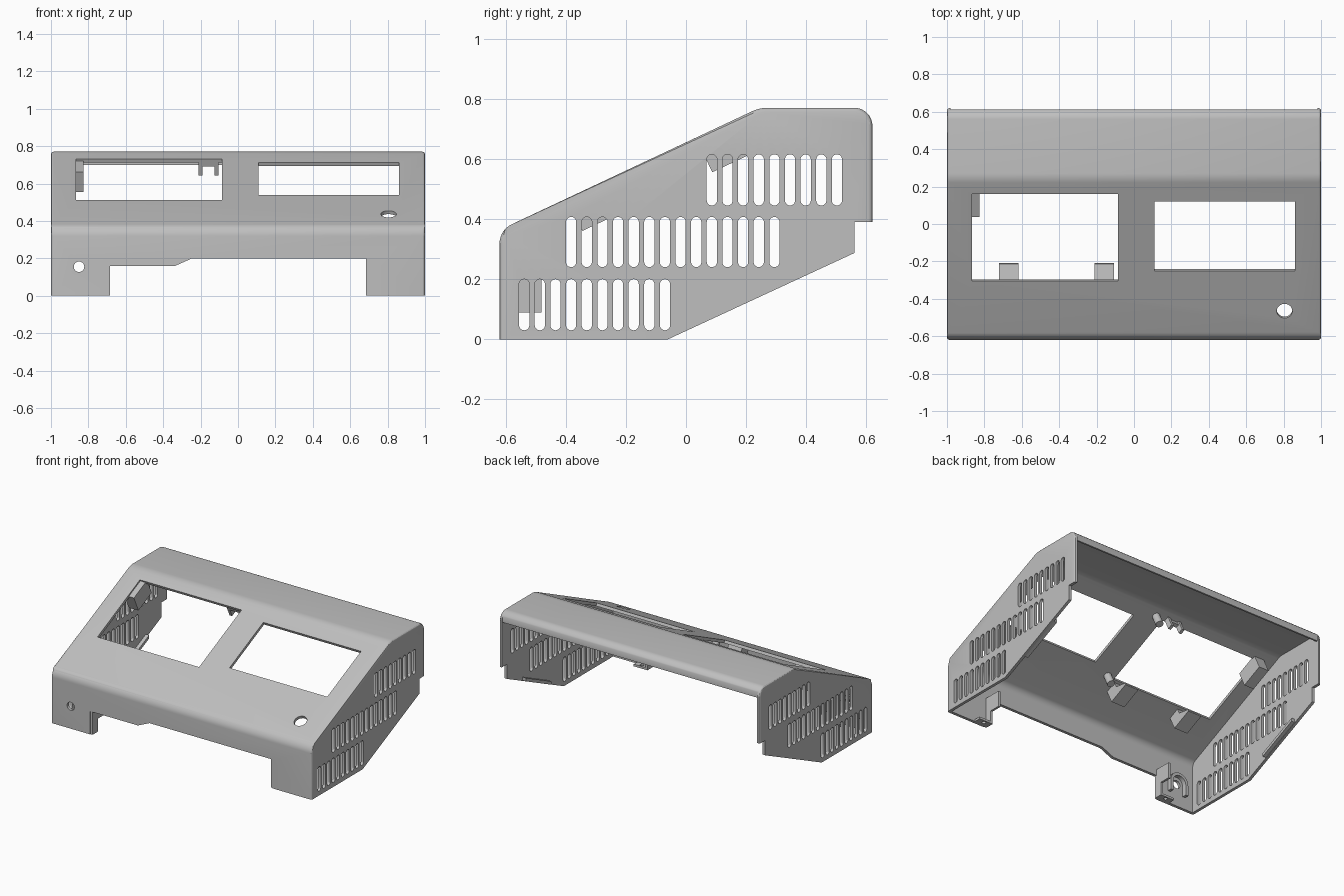
import bpy, bmesh, math
from mathutils import Vector

cube = bpy.data.objects.get("Cube")
if cube:
    bpy.data.objects.remove(cube)

GREY = (0.52, 0.52, 0.52, 1)
mat = bpy.data.materials.new("light grey plastic")
mat.use_nodes = True
mat.diffuse_color = GREY
mat.node_tree.nodes["Principled BSDF"].inputs["Base Color"].default_value = GREY

RISE, BASE, T = 0.47, 0.655, 0.02      # slope of the panel, its height at y = 0, wall thickness
ALONG = Vector((1, RISE)).normalized()
DOWN = Vector((ALONG.y, -ALONG.x))


def tilt(y, s, n):
    """Point (y, z) at s along and n below the sloping panel, from its surface at y."""
    return Vector((y, BASE + RISE * y)) + ALONG * s + DOWN * n


def fillet(pts, steps=7):
    """Round each (u, v, radius) corner of a polygon."""
    out = []
    for i, (u, v, r) in enumerate(pts):
        p = Vector((u, v))
        if not r:
            out.append(p)
            continue
        a = (Vector(pts[i - 1][:2]) - p).normalized()
        b = (Vector(pts[(i + 1) % len(pts)][:2]) - p).normalized()
        half = a.angle(b) / 2
        centre = p + (a + b).normalized() * r / math.sin(half)
        start = p + a * r / math.tan(half) - centre
        end = p + b * r / math.tan(half) - centre
        for k in range(steps + 1):
            f = k / steps
            out.append(centre + (start * (1 - f) + end * f).normalized() * r)
    return out


def add_prism(bm, pts, a, b, axis="x"):
    place = (lambda p, d: (d, p[0], p[1])) if axis == "x" else (lambda p, d: (p[0], d, p[1]))
    lo = [bm.verts.new(place(p, a)) for p in pts]
    hi = [bm.verts.new(place(p, b)) for p in pts]
    faces = [bm.faces.new(lo), bm.faces.new(hi)]
    for i in range(len(pts)):
        j = (i + 1) % len(pts)
        faces.append(bm.faces.new((lo[i], lo[j], hi[j], hi[i])))
    bmesh.ops.recalc_face_normals(bm, faces=faces)


def rect(u0, u1, v0, v1):
    return [(u0, v0), (u1, v0), (u1, v1), (u0, v1)]


def circle(u, v, r, n=24):
    return [(u + r * math.cos(i * math.tau / n), v + r * math.sin(i * math.tau / n)) for i in range(n)]


def add_panel_cylinder(bm, x, y, r, top, bottom):
    """Cylinder square to the sloping panel."""
    rings = []
    for n in (top, bottom):
        ring = []
        for u, s in circle(0, 0, r):
            p = tilt(y, s, n)
            ring.append(bm.verts.new((x + u, p.x, p.y)))
        rings.append(ring)
    faces = [bm.faces.new(ring) for ring in rings]
    for i in range(len(rings[0])):
        j = (i + 1) % len(rings[0])
        faces.append(bm.faces.new((rings[0][i], rings[0][j], rings[1][j], rings[1][i])))
    bmesh.ops.recalc_face_normals(bm, faces=faces)


def finish(bm, name):
    mesh = bpy.data.meshes.new(name)
    bm.to_mesh(mesh)
    bm.free()
    mesh.materials.append(mat)
    obj = bpy.data.objects.new(name, mesh)
    bpy.context.collection.objects.link(obj)
    return obj


def part(name, pts, a, b, axis="x"):
    bm = bmesh.new()
    add_prism(bm, pts, a, b, axis)
    return finish(bm, name)


def cut(obj, cutter):
    mod = obj.modifiers.new("cut", "BOOLEAN")
    mod.object, mod.operation, mod.solver = cutter, "DIFFERENCE", "EXACT"
    graph = bpy.context.evaluated_depsgraph_get()
    mesh = bpy.data.meshes.new_from_object(obj.evaluated_get(graph))
    obj.modifiers.clear()
    obj.data = mesh
    bpy.data.objects.remove(cutter)


# Housing: side profile extruded across, with softened side edges
outline = fillet([(-0.62, 0, 0), (-0.62, BASE - 0.62 * RISE, 0.07), ((0.77 - BASE) / RISE, 0.77, 0.12),
                  (0.62, 0.77, 0.06), (0.62, 0.39, 0), (0.56, 0.39, 0), (0.56, 0.287, 0), (-0.06, 0, 0)])
bm = bmesh.new()
add_prism(bm, outline, -1, 1)
rim = []
for e in bm.edges:
    a, b = (v.co for v in e.verts)
    same_end = abs(a.x - b.x) < 0.01
    upper = max(a.z, b.z) > 0.4 or max(a.y, b.y) < -0.6
    if same_end and upper:
        rim.append(e)
bmesh.ops.bevel(bm, geom=rim, offset=0.014, segments=3, profile=0.5, affect="EDGES")
housing = finish(bm, "housing")

# Hollow, open below and behind
drop = T / ALONG.x
hollow = fillet([(T - 0.62, -0.1, 0), (T - 0.62, BASE - drop + (T - 0.62) * RISE, 0.05),
                 ((0.77 - T - BASE + drop) / RISE, 0.77 - T, 0.1), (0.62 - T, 0.77 - T, 0.04),
                 (0.62 - T, 0.7, 0), (0.8, 0.7, 0), (0.8, -0.1, 0)])
cut(housing, part("hollow_cutter", hollow, T - 1, 1 - T))

# Openings: vents, windows, front recess and holes
bm = bmesh.new()
for first, count, low, high in ((0.086, 9, 0.445, 0.615), (-0.382, 14, 0.24, 0.407), (-0.538, 10, 0.03, 0.2)):
    for i in range(count):
        y = first + i * 0.052
        w = 0.017
        slot = fillet([(y - w, low, w * 0.99), (y + w, low, w * 0.99),
                       (y + w, high, w * 0.99), (y - w, high, w * 0.99)], 5)
        add_prism(bm, slot, -1.1, 1.1)
for x0, x1, y0, y1 in ((-0.865, -0.085, -0.305, 0.16), (0.11, 0.86, -0.25, 0.12)):
    add_prism(bm, [tilt(y0, 0, -0.05), tilt(y1, 0, -0.05), tilt(y1, 0, 0.05), tilt(y0, 0, 0.05)], x0, x1)
recess = [(-0.7, -0.1), (0.7, -0.1), (0.7, 0.2), (-0.245, 0.2), (-0.335, 0.16), (-0.7, 0.16)]
add_prism(bm, recess, -0.7, -0.575, "y")
add_prism(bm, circle(-0.85, 0.155, 0.028), -0.7, -0.575, "y")
add_panel_cylinder(bm, 0.805, -0.465, 0.042, -0.05, 0.05)
add_prism(bm, rect(0.612, 0.7, 0.66, 0.9), T - 1, 1 - T)
cut(housing, finish(bm, "opening_cutter"))

# Leg flanges, screw tabs and side ledges, mirrored
for side, name in ((-1, "right"), (1, "left")):
    flange = [(-0.615, 0), (-0.555, 0), (-0.555, 0.09), (-0.48, 0.09), (-0.48, 0.2), (-0.615, 0.2)]
    part(name + "_leg_flange", flange, side * 0.685, side * 0.7)
    tab = part(name + "_screw_tab", rect(-0.61, -0.555, 0, 0.015), side * 0.695, side * 0.79)
    bm = bmesh.new()
    bmesh.ops.create_cone(bm, cap_ends=True, segments=16, radius1=0.013, radius2=0.013, depth=0.1)
    bmesh.ops.translate(bm, verts=bm.verts, vec=(side * 0.74, -0.575, 0))
    cut(tab, finish(bm, "screw_cutter"))
    ledge = [(0.11, 0.082), (0.39, 0.212), (0.39, 0.235), (0.11, 0.105)]
    part(name + "_side_ledge", ledge, side * 0.955, side * 0.985)

# Arch around the front hole
arc = [(math.cos(i * math.pi / 12), math.sin(i * math.pi / 12)) for i in range(13)]
outer = [(0.07, -0.07)] + [(u * 0.07, v * 0.07) for u, v in arc] + [(-0.07, -0.07)]
inner = [(-0.05, -0.07)] + [(u * 0.05, v * 0.05) for u, v in reversed(arc)] + [(0.05, -0.07)]
part("hole_arch", [(u - 0.85, v + 0.155) for u, v in outer + inner], -0.605, -0.57, "y")

# Display clips under the panel
hook = [(-0.1, 0.01), (-0.1, 0.12), (0.05, 0.12), (0.05, 0.105), (-0.02, 0.06), (-0.02, 0.01)]
for i, x in enumerate((-0.67, -0.158)):
    part(f"lower_clip_{i + 1}", [tilt(-0.305, s, n) for s, n in hook], x - 0.052, x + 0.052)
side_clip = [(-0.14, 0.01), (-0.14, 0.127), (0.02, 0.127), (0.02, 0.01)]
part("side_clip", [tilt(0.16, s, n) for s, n in side_clip], -0.9, -0.825)
for i, (x0, x1) in enumerate(((-0.21, -0.19), (-0.125, -0.105))):
    leg = [(0.005, 0.01), (0.005, 0.1), (0.04, 0.1), (0.04, 0.01)]
    part(f"upper_clip_leg_{i + 1}", [tilt(0.16, s, n) for s, n in leg], x0, x1)
bridge = [(0.005, 0.01), (0.005, 0.045), (0.03, 0.045), (0.03, 0.01)]
part("upper_clip_bridge", [tilt(0.16, s, n) for s, n in bridge], -0.21, -0.105)

# Screw posts
for i, y in enumerate((0.17, -0.3)):
    bm = bmesh.new()
    add_panel_cylinder(bm, -0.03, y, 0.025, 0.01, 0.1)
    finish(bm, f"screw_post_{i + 1}")

# Smooth shading on rounded corners only
bpy.ops.object.select_all(action="DESELECT")
for obj in bpy.context.scene.objects:
    if obj.type == "MESH":
        obj.select_set(True)
        bpy.context.view_layer.objects.active = obj
bpy.ops.object.shade_smooth_by_angle(angle=math.radians(30))
